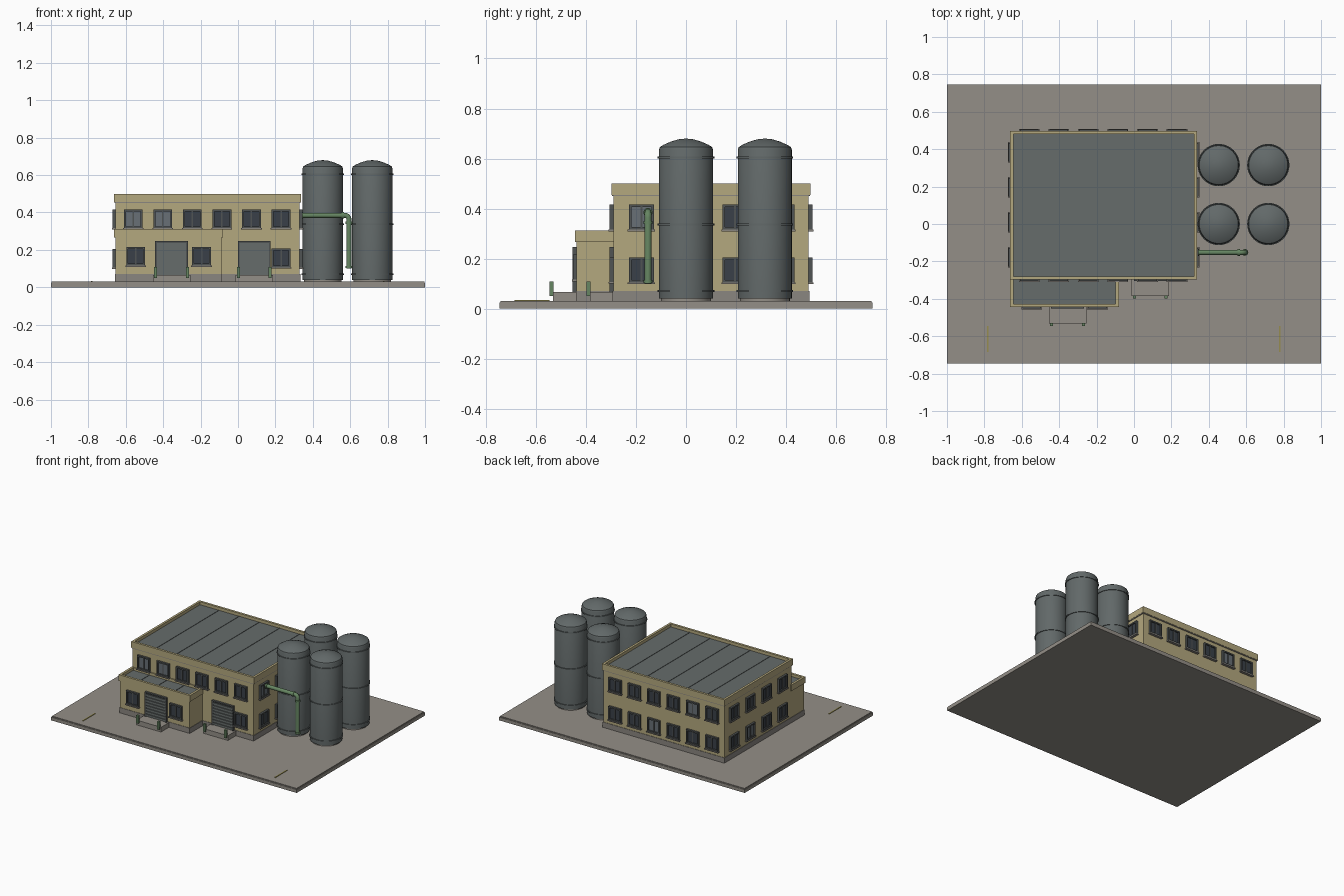
import bpy, bmesh, math
from mathutils import Matrix, Vector

if "Cube" in bpy.data.objects:
    bpy.data.objects.remove(bpy.data.objects["Cube"])

def mat(name, r, g, b):
    m = bpy.data.materials.new(name)
    lin = [((c / 255 + 0.055) / 1.055) ** 2.4 for c in (r, g, b)]
    m.diffuse_color = (*lin, 1)
    m.use_nodes = True
    m.node_tree.nodes["Principled BSDF"].inputs["Base Color"].default_value = m.diffuse_color
    return m

TAN = mat("tan_wall", 180, 168, 126)
CONC = mat("concrete", 148, 143, 135)
PLINTH = mat("plinth_grey", 138, 134, 128)
ROOF = mat("roof_grey", 102, 108, 107)
STEEL = mat("tank_steel", 98, 105, 105)
FRAME = mat("window_frame", 80, 84, 84)
GLASS = mat("dark_glass", 58, 64, 72)
PALE = mat("pale_glass", 104, 112, 118)
GREEN = mat("green_paint", 102, 134, 98)
YELLOW = mat("yellow_marking", 150, 140, 80)

parts = {}

def part(name, material):
    if name not in parts:
        parts[name] = (bmesh.new(), material)
    return parts[name][0]

def box(name, material, x0, x1, y0, y1, z0, z1, M=Matrix()):
    c = Vector(((x0 + x1) / 2, (y0 + y1) / 2, (z0 + z1) / 2))
    S = Matrix.Diagonal((x1 - x0, y1 - y0, z1 - z0, 1))
    bmesh.ops.create_cube(part(name, material), size=1, matrix=M @ Matrix.Translation(c) @ S)

def lathe(name, material, profile, x, y, sides=40):
    bm = part(name, material)
    vs = [bm.verts.new((x + r, y, z)) for r, z in profile]
    es = [bm.edges.new(p) for p in zip(vs, vs[1:])]
    bmesh.ops.spin(bm, geom=vs + es, cent=(x, y, 0), axis=(0, 0, 1),
                   angle=2 * math.pi, steps=sides, use_merge=True)
    bmesh.ops.remove_doubles(bm, verts=bm.verts, dist=1e-5)

def wall_frame(x, y, deg):
    # local x runs along the wall, local -y points outward
    return Matrix.Translation((x, y, 0)) @ Matrix.Rotation(math.radians(deg), 4, 'Z')

def window(M, z, pale=False, w=0.1, h=0.1):
    a, b, t = w / 2, h / 2, 0.01
    g = ("pale_window_panes", PALE) if pale else ("window_panes", GLASS)
    box(*g, -a + t, a - t, -0.006, 0.004, z - b + t, z + b - t, M)
    f = ("window_frames", FRAME)
    for s in (-1, 1):
        x = s * (a - t / 2)
        box(*f, x - t / 2, x + t / 2, -0.015, 0.004, z - b, z + b, M)
        zz = z + s * (b - t / 2)
        box(*f, -a + t, a - t, -0.015, 0.004, zz - t / 2, zz + t / 2, M)
    box(*f, -0.004, 0.004, -0.011, 0.004, z - b + t, z + b - t, M)
    box("window_sills", PLINTH, -a - 0.005, a + 0.005, -0.019, 0.004, z - b - 0.007, z - b, M)

def loading_door(x, y):
    M = wall_frame(x, y, 0)
    box("door_shutters", ROOF, -0.08, 0.08, -0.008, 0.004, 0.066, 0.238, M)
    for i in range(8):
        z = 0.07 + i * 0.021
        box("door_slats", ROOF, -0.079, 0.079, -0.014, 0, z, z + 0.015, M)
    for s in (-1, 1):
        box("door_frames", FRAME, s * 0.083 - 0.005, s * 0.083 + 0.005, -0.016, 0.004, 0.066, 0.238, M)
    box("door_frames", FRAME, -0.088, 0.088, -0.016, 0.004, 0.238, 0.247, M)
    # dock platform and its bumper posts
    box("dock_platforms", CONC, -0.1, 0.1, -0.094, 0, 0.03, 0.066, M)
    for s in (-1, 1):
        box("dock_bumpers", GREEN, s * 0.085 - 0.008, s * 0.085 + 0.008, -0.108, -0.092, 0.05, 0.108, M)

def block(name, x0, x1, y0, y1, top, roof_z, ribs):
    o = 0.007
    box(name + "_walls", TAN, x0, x1, y0, y1, 0.03, roof_z - 0.002)
    box(name + "_plinth", PLINTH, x0 - 0.003, x1 + 0.003, y0 - 0.003, y1 + 0.003, 0.03, 0.07)
    box(name + "_roof", ROOF, x0 + 0.005, x1 - 0.005, y0 + 0.005, y1 - 0.005, roof_z - 0.01, roof_z)
    # parapet walls around the roof
    p = (name + "_parapet", TAN)
    low, t = top - 0.045, 0.017
    X0, X1, Y0, Y1 = x0 - o, x1 + o, y0 - o, y1 + o
    box(*p, X0, X1, Y0, Y0 + t, low, top)
    box(*p, X0, X1, Y1 - t, Y1, low, top)
    box(*p, X0, X0 + t, Y0 + t, Y1 - t, low, top)
    box(*p, X1 - t, X1, Y0 + t, Y1 - t, low, top)
    # raised roof seams
    for i in range(1, ribs):
        x = x0 + (x1 - x0) * i / ribs
        box(name + "_roof_seams", ROOF, x - 0.002, x + 0.002, y0 + 0.01, y1 - 0.01, roof_z, roof_z + 0.003)

# ground slab
box("ground_slab", CONC, -1, 1, -0.745, 0.745, 0, 0.024)
box("ground_slab_top", CONC, -0.996, 0.996, -0.741, 0.741, 0.024, 0.031)
for x in (-0.783, 0.78):
    box("ground_markings", YELLOW, x - 0.004, x + 0.004, -0.685, -0.545, 0.031, 0.035)

# main building and front annex
block("main", -0.655, 0.33, -0.29, 0.49, 0.5, 0.478, 6)
block("annex", -0.655, -0.088, -0.437, -0.287, 0.312, 0.292, 4)
box("main_cornice", PLINTH, -0.66, 0.335, -0.295, 0.495, 0.45, 0.47)

# windows on all four sides
xs = [-0.56 + 0.158 * i for i in range(6)]
ys = [-0.178 + 0.187 * i for i in range(4)]
for i, x in enumerate(xs):
    window(wall_frame(x, -0.29, 0), 0.366, i < 2)
    window(wall_frame(x, 0.49, 180), 0.366, i == 1)
    window(wall_frame(x, 0.49, 180), 0.155, i == 3)
window(wall_frame(xs[5], -0.29, 0), 0.157)
for i, y in enumerate(ys):
    for z in (0.366, 0.155):
        window(wall_frame(0.33, y, 90), z, i == 0 and z > 0.3)
        window(wall_frame(-0.655, y, -90), z, i == 2 and z < 0.3)
for x in (-0.547, -0.195):
    window(wall_frame(x, -0.437, 0), 0.166)

# loading doors
loading_door(-0.355, -0.437)
loading_door(0.087, -0.29)

# four storage tanks with hoops
tank = [(0, 0.04), (0.108, 0.04), (0.108, 0.636), (0.104, 0.646), (0.09, 0.655),
        (0.06, 0.668), (0.03, 0.677), (0, 0.68)]
for x in (0.453, 0.718):
    for y in (0.0, 0.315):
        lathe("storage_tanks", STEEL, tank, x, y)
        lathe("tank_pads", CONC, [(0, 0.03), (0.1, 0.03), (0.1, 0.041), (0, 0.041)], x, y)
        for z in (0.07, 0.337, 0.605):
            lathe("tank_hoops", STEEL, [(0.106, z - 0.004), (0.113, z - 0.004),
                                        (0.113, z + 0.004), (0.106, z + 0.004)], x, y)

# green pipe from the wall, bending down
px, pz, br = 0.593, 0.385, 0.022
path = [(0.32, pz)]
for i in range(7):
    a = math.radians(90 - 15 * i)
    path.append((px - br + br * math.cos(a), pz - br + br * math.sin(a)))
path.append((px, 0.1))
cu = bpy.data.curves.new("green_pipe", 'CURVE')
cu.dimensions = '3D'
cu.bevel_depth = 0.014
cu.bevel_resolution = 3
cu.use_fill_caps = True
sp = cu.splines.new('POLY')
sp.points.add(len(path) - 1)
for pt, (x, z) in zip(sp.points, path):
    pt.co = (x, -0.152, z, 1)
cu.materials.append(GREEN)
bpy.context.collection.objects.link(bpy.data.objects.new("green_pipe", cu))
# pipe flanges
for z in (0.108, 0.345):
    lathe("pipe_flanges", GREEN, [(0, z - 0.006), (0.018, z - 0.006), (0.018, z + 0.006), (0, z + 0.006)],
          px, -0.152, 20)
for x in (0.342, 0.56):
    bmesh.ops.create_cone(part("pipe_flanges", GREEN), cap_ends=True, segments=20, radius1=0.018,
                          radius2=0.018, depth=0.012,
                          matrix=Matrix.Translation((x, -0.152, pz)) @ Matrix.Rotation(math.pi / 2, 4, 'Y'))

# turn the collected parts into objects
for name, (bm, material) in parts.items():
    bmesh.ops.recalc_face_normals(bm, faces=bm.faces)
    me = bpy.data.meshes.new(name)
    bm.to_mesh(me)
    bm.free()
    me.materials.append(material)
    ob = bpy.data.objects.new(name, me)
    bpy.context.collection.objects.link(ob)
    if name in ("storage_tanks", "tank_hoops", "tank_pads", "pipe_flanges"):
        bpy.ops.object.select_all(action='DESELECT')
        ob.select_set(True)
        bpy.context.view_layer.objects.active = ob
        bpy.ops.object.shade_smooth_by_angle(angle=math.radians(35))
